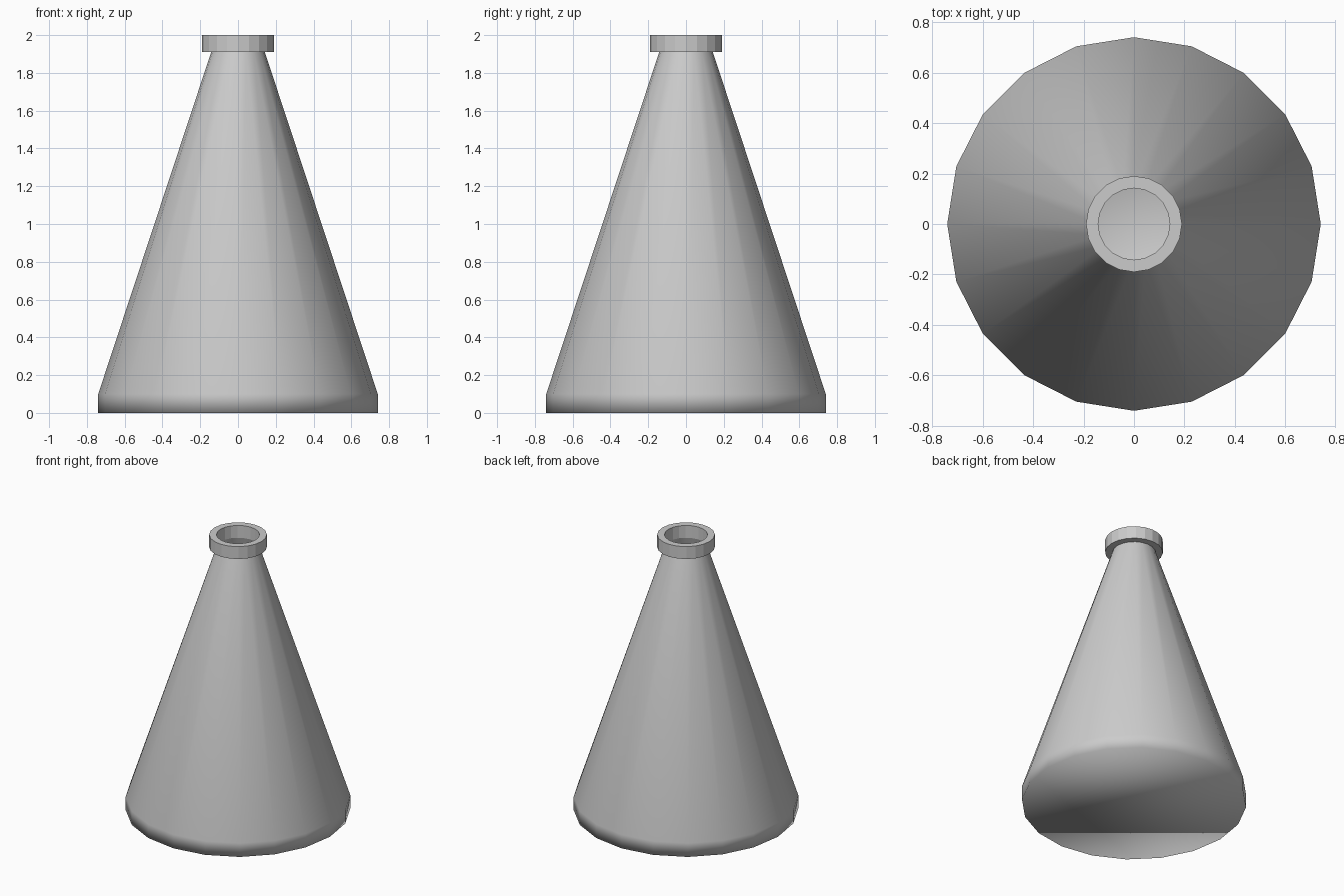
import bpy, bmesh
from math import cos, sin, pi

if "Cube" in bpy.data.objects:
    bpy.data.objects.remove(bpy.data.objects["Cube"])

SIDES = 20


def lathe(name, profile, closed=False, cap_bottom=False, smooth=False):
    """Spin a (radius, z) profile around z into a 20-sided shell."""
    bm = bmesh.new()
    rings = [[bm.verts.new((r * cos(2 * pi * i / SIDES), r * sin(2 * pi * i / SIDES), z))
              for i in range(SIDES)] for r, z in profile]
    pairs = list(zip(rings, rings[1:]))
    if closed:
        pairs.append((rings[-1], rings[0]))
    for low, high in pairs:
        for i in range(SIDES):
            j = (i + 1) % SIDES
            bm.faces.new((low[i], low[j], high[j], high[i]))
    if cap_bottom:
        bm.faces.new(rings[0][::-1])
    for f in bm.faces:
        f.smooth = smooth
    mesh = bpy.data.meshes.new(name)
    bm.to_mesh(mesh)
    bm.free()
    obj = bpy.data.objects.new(name, mesh)
    bpy.context.collection.objects.link(obj)
    return obj


# Hollow conical body with a short straight foot, open at the neck
lathe("flask_body", [(0.74, 0), (0.74, 0.1), (0.142, 1.91)],
      cap_bottom=True, smooth=True)

# Flat-sided collar around the mouth
lathe("mouth_rim", [(0.142, 1.91), (0.19, 1.91), (0.19, 2.0), (0.142, 2.0)],
      closed=True)
